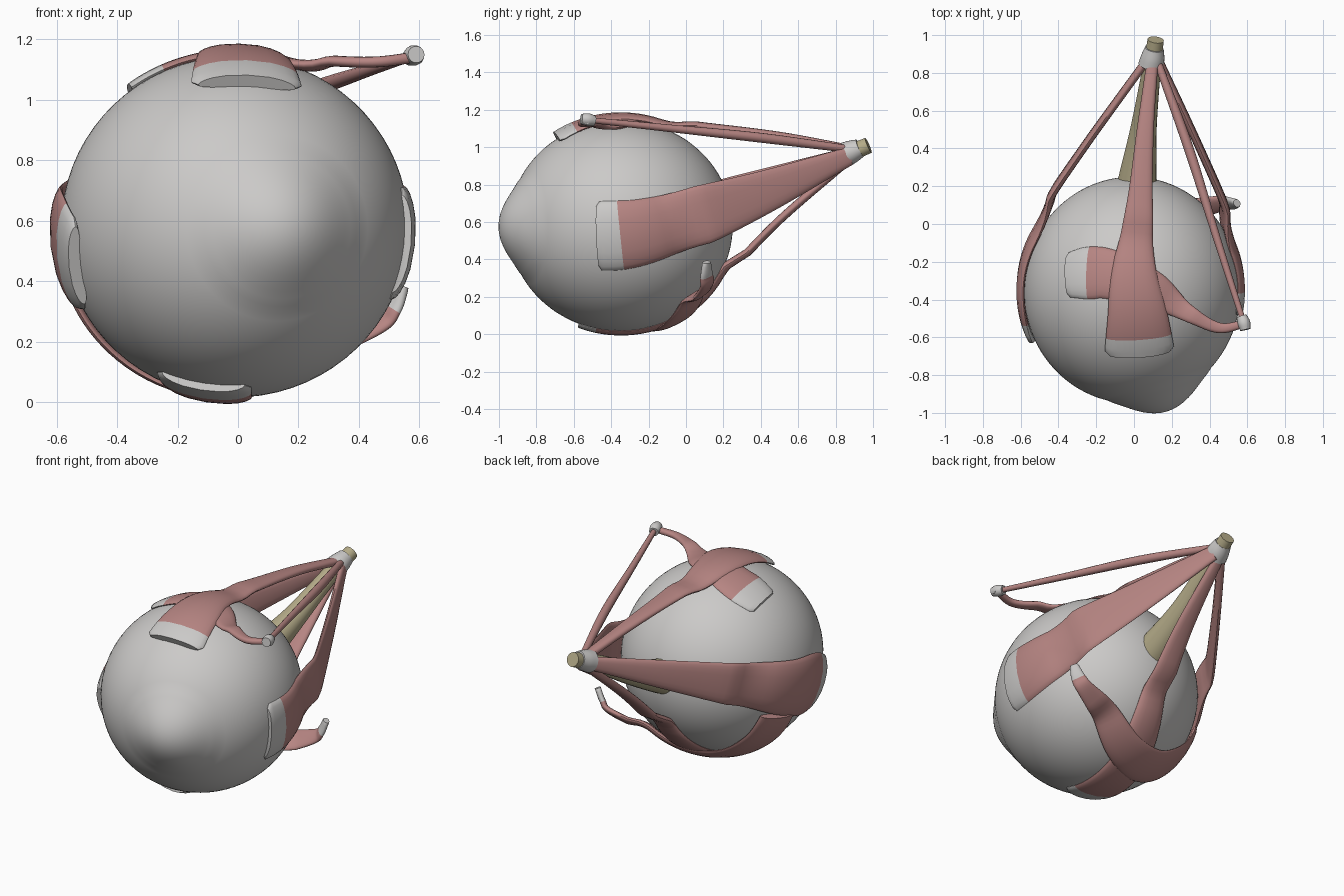
import bpy
import bmesh
import math
from mathutils import Vector

cube = bpy.data.objects.get("Cube")
if cube:
    bpy.data.objects.remove(cube, do_unlink=True)

CENTRE = Vector((-0.01, -0.35, 0.58))
RADII = Vector((0.575, 0.6, 0.565))


def material(name, rgb):
    m = bpy.data.materials.new(name)
    m.use_nodes = True
    m.diffuse_color = (*rgb, 1)
    bsdf = next(n for n in m.node_tree.nodes if n.type == 'BSDF_PRINCIPLED')
    bsdf.inputs["Base Color"].default_value = (*rgb, 1)
    bsdf.inputs["Roughness"].default_value = 0.6
    return m


WHITE = material("pale grey", (0.60, 0.59, 0.58))
PINK = material("muscle pink", (0.47, 0.235, 0.225))
TAN = material("nerve tan", (0.46, 0.41, 0.25))


def finish(name, bm, mats):
    bmesh.ops.recalc_face_normals(bm, faces=bm.faces)
    mesh = bpy.data.meshes.new(name)
    bm.to_mesh(mesh)
    bm.free()
    for m in mats:
        mesh.materials.append(m)
    ob = bpy.data.objects.new(name, mesh)
    bpy.context.collection.objects.link(ob)
    bpy.ops.object.select_all(action='DESELECT')
    ob.select_set(True)
    bpy.context.view_layer.objects.active = ob
    bpy.ops.object.shade_smooth_by_angle(angle=math.radians(40))
    return ob


def unit(p):
    """Position in the space where the eyeball is a unit sphere."""
    return Vector([(p[i] - CENTRE[i]) / RADII[i] for i in range(3)])


def from_unit(q):
    return Vector([CENTRE[i] + q[i] * RADII[i] for i in range(3)])


def smooth_path(points, steps):
    """Catmull-Rom samples of (x, y, z, half width), with the path parameter."""
    p = [Vector(v) for v in points]
    p = [p[0] * 2 - p[1]] + p + [p[-1] * 2 - p[-2]]
    out = []
    for i in range(1, len(p) - 2):
        a, b, c, d = p[i - 1:i + 3]
        for s in range(steps):
            t = s / steps
            v = (b * 2 + (c - a) * t + (a * 2 - b * 5 + c * 4 - d) * t ** 2
                 + (b * 3 - a - c * 3 + d) * t ** 3) / 2
            out.append((v, i - 1 + t))
    out.append((p[-2], len(points) - 1))
    return out


def strap(name, points, out, thick=0.022, tendon=99, lift=0.012,
          mats=(PINK, WHITE), wrap=True, steps=8, sides=20):
    """Sweep a flat strap along a path, moulding it to the eyeball where close."""
    path = smooth_path(points, steps)
    out = Vector(out).normalized()
    bm = bmesh.new()
    rings = []
    for i, (v, u) in enumerate(path):
        p = v.to_3d()
        ahead = path[min(i + 1, len(path) - 1)][0].to_3d()
        behind = path[max(i - 1, 0)][0].to_3d()
        tangent = (ahead - behind).normalized()
        near = unit(p).length
        hug = max(0, min(1, (1.14 - near) / 0.08)) if wrap else 0
        normal = out.lerp((p - CENTRE).normalized(), hug)
        normal = (normal - tangent * normal.dot(tangent)).normalized()
        side = tangent.cross(normal)
        half = v.w * (0.86 if wrap and i == len(path) - 1 else 1)
        depth = thick if wrap else v.w
        ring = []
        for k in range(sides):
            a = math.tau * k / sides
            c, s = math.cos(a), math.sin(a)
            if wrap:
                c = math.copysign(abs(c) ** 0.7, c)
            co = p + side * half * c + normal * min(depth, half) * s
            if wrap:
                q = unit(co)
                target = 1 + lift + depth / 0.58 * s
                co = from_unit(q * (1 + hug * (target / q.length - 1)))
            ring.append(bm.verts.new(co))
        rings.append(ring)
    for i in range(len(rings) - 1):
        for k in range(sides):
            n = (k + 1) % sides
            f = bm.faces.new((rings[i][k], rings[i][n], rings[i + 1][n], rings[i + 1][k]))
            f.material_index = int(path[i][1] >= tendon)
    bm.faces.new(rings[0])
    cap = bm.faces.new(rings[-1])
    cap.material_index = int(tendon < 99)
    return finish(name, bm, mats)


# Eyeball with the softly pointed cornea bulge
bm = bmesh.new()
bmesh.ops.create_uvsphere(bm, u_segments=72, v_segments=60, radius=1)
axis = Vector((0.29, -0.957, -0.01)).normalized()
turn = Vector((0, 0, 1)).rotation_difference(axis)
rim = math.radians(30)
for v in bm.verts:
    angle = v.co.angle(Vector((0, 0, 1)))
    q = turn @ v.co
    if angle < rim:
        q *= 1.008 + 0.11 * (0.5 + 0.5 * math.cos(math.pi * angle / rim))
    v.co = from_unit(q)
finish("eyeball", bm, [WHITE])

# Four straight muscles running from the rear cuff to the eyeball
strap("upper_straight_muscle",
      [(0.10, 0.88, 0.99, 0.03), (0.06, 0.5, 1.06, 0.045), (0.03, 0.1, 1.11, 0.07),
       (0.0, -0.25, 1.15, 0.12), (0.02, -0.5, 1.14, 0.165), (0.03, -0.69, 1.05, 0.19)],
      (0, 0, 1), tendon=4.5, lift=0.035)
strap("inner_straight_muscle",
      [(0.13, 0.87, 0.95, 0.05), (0.34, 0.42, 0.76, 0.115), (0.50, 0.05, 0.625, 0.165),
       (0.57, -0.2, 0.55, 0.19), (0.575, -0.35, 0.525, 0.2), (0.56, -0.48, 0.52, 0.2)],
      (1, 0.4, 0), tendon=4, lift=0.004)
strap("outer_straight_muscle",
      [(0.07, 0.87, 0.96, 0.04), (-0.27, 0.4, 0.78, 0.1), (-0.48, 0.08, 0.66, 0.14),
       (-0.59, -0.2, 0.56, 0.18), (-0.58, -0.42, 0.5, 0.2), (-0.53, -0.59, 0.45, 0.16)],
      (-1, 0.5, 0), tendon=4.3, lift=0.03)
strap("lower_straight_muscle",
      [(0.09, 0.87, 0.93, 0.03), (0.06, 0.5, 0.61, 0.06), (0.01, 0.17, 0.28, 0.09),
       (-0.06, -0.12, 0.08, 0.12), (-0.1, -0.36, 0.02, 0.15), (-0.12, -0.57, 0.05, 0.17)],
      (0, 0.5, -1), tendon=4.5, lift=0.004)

# Oblique muscles: the upper one loops through a pulley, the lower one slings beneath
strap("upper_oblique_tendon",
      [(0.58, -0.53, 1.14, 0.02), (0.45, -0.55, 1.125, 0.028), (0.3, -0.48, 1.13, 0.045),
       (0.12, -0.36, 1.15, 0.1), (-0.12, -0.27, 1.12, 0.13), (-0.24, -0.26, 1.08, 0.14),
       (-0.36, -0.27, 1.03, 0.12)],
      (0, 0, 1), thick=0.018, tendon=5, lift=0.012)
strap("upper_oblique_belly",
      [(0.12, 0.87, 0.99, 0.02), (0.29, 0.4, 1.05, 0.026), (0.44, -0.08, 1.10, 0.02),
       (0.58, -0.52, 1.145, 0.015)], (0, 0, 1), wrap=False, sides=12)
strap("lower_oblique_muscle",
      [(-0.53, -0.16, 0.4, 0.13), (-0.42, -0.15, 0.23, 0.14), (-0.2, -0.11, 0.08, 0.13),
       (0.05, -0.04, 0.1, 0.105), (0.27, 0.06, 0.19, 0.08), (0.46, 0.11, 0.26, 0.05),
       (0.51, 0.11, 0.31, 0.042), (0.545, 0.11, 0.385, 0.025)],
      (0.6, 0.7, -0.5), thick=0.018, tendon=6, lift=0.032)

# Pulley: a short collar with a little side nub
strap("pulley_collar", [(0.57, -0.49, 1.14, 0.028), (0.582, -0.525, 1.147, 0.034),
                        (0.59, -0.56, 1.15, 0.028)],
      (0, 0, 1), wrap=False, mats=(WHITE,), sides=14)
strap("pulley_nub", [(0.575, -0.53, 1.145, 0.024), (0.612, -0.53, 1.136, 0.014)],
      (0, 0, 1), wrap=False, mats=(WHITE,), sides=10)

# Optic nerve and the cuff gathering the muscle ends
strap("optic_nerve",
      [(0.01, 0.12, 0.61, 0.115), (0.02, 0.25, 0.655, 0.1), (0.05, 0.5, 0.765, 0.07),
       (0.09, 0.8, 0.93, 0.05), (0.115, 0.975, 1.01, 0.043)],
      (0, -0.4, 1), wrap=False, mats=(TAN,), sides=24)
strap("rear_cuff",
      [(0.09, 0.84, 0.955, 0.068), (0.1, 0.885, 0.975, 0.062), (0.108, 0.93, 0.995, 0.05)],
      (0, -0.4, 1), wrap=False, mats=(WHITE,), sides=24)
